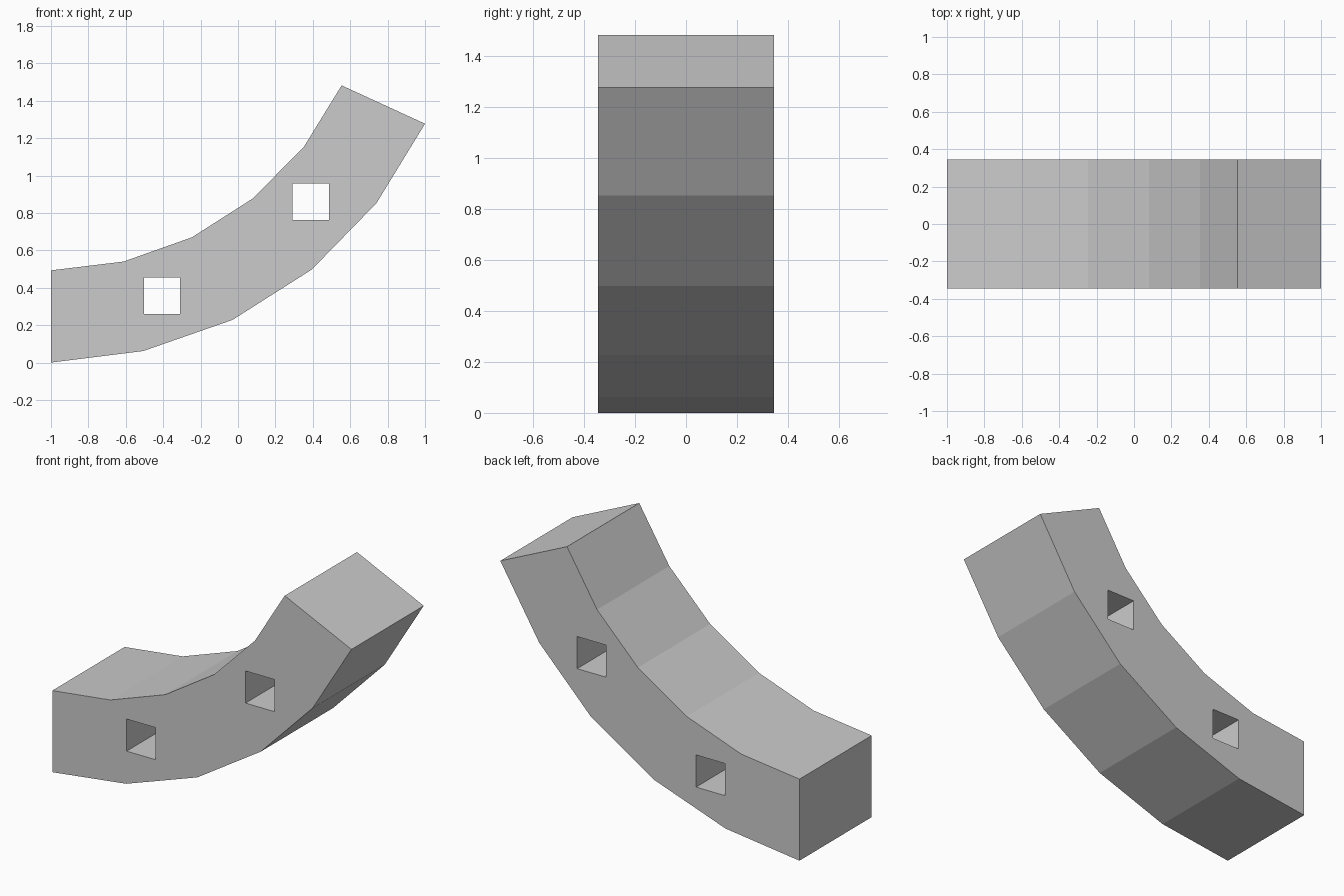
import bpy, bmesh

if "Cube" in bpy.data.objects:
    bpy.data.objects.remove(bpy.data.objects["Cube"])

HALF_DEPTH = 0.345


def prism(name, outline, half_depth):
    """Extrude a closed (x, z) outline symmetrically along y."""
    bm = bmesh.new()
    face = bm.faces.new([bm.verts.new((x, -half_depth, z)) for x, z in outline])
    ext = bmesh.ops.extrude_face_region(bm, geom=[face])
    verts = [v for v in ext["geom"] if isinstance(v, bmesh.types.BMVert)]
    bmesh.ops.translate(bm, verts=verts, vec=(0, 2 * half_depth, 0))
    bmesh.ops.recalc_face_normals(bm, faces=bm.faces)
    mesh = bpy.data.meshes.new(name)
    bm.to_mesh(mesh)
    bm.free()
    obj = bpy.data.objects.new(name, mesh)
    bpy.context.collection.objects.link(obj)
    return obj


# Curved beam: outer (lower) arc, then inner (upper) arc back
outer = [(-1, 0), (-0.506, 0.062), (-0.03, 0.228), (0.394, 0.497),
         (0.74, 0.852), (1, 1.277)]
inner = [(-1, 0.493), (-0.612, 0.54), (-0.246, 0.67), (0.08, 0.878),
         (0.353, 1.155), (0.554, 1.482)]
beam = prism("curved_beam", outer + inner[::-1], HALF_DEPTH)

# Two square through holes
for cx, cz in [(-0.406, 0.357), (0.389, 0.86)]:
    h = 0.097
    cutter = prism("hole_cutter", [(cx - h, cz - h), (cx + h, cz - h),
                                   (cx + h, cz + h), (cx - h, cz + h)], 0.5)
    cutter.hide_render = True
    mod = beam.modifiers.new("hole", 'BOOLEAN')
    mod.operation = 'DIFFERENCE'
    mod.solver = 'EXACT'
    mod.object = cutter
    bpy.context.view_layer.objects.active = beam
    bpy.ops.object.modifier_apply(modifier=mod.name)
    bpy.data.objects.remove(cutter)
